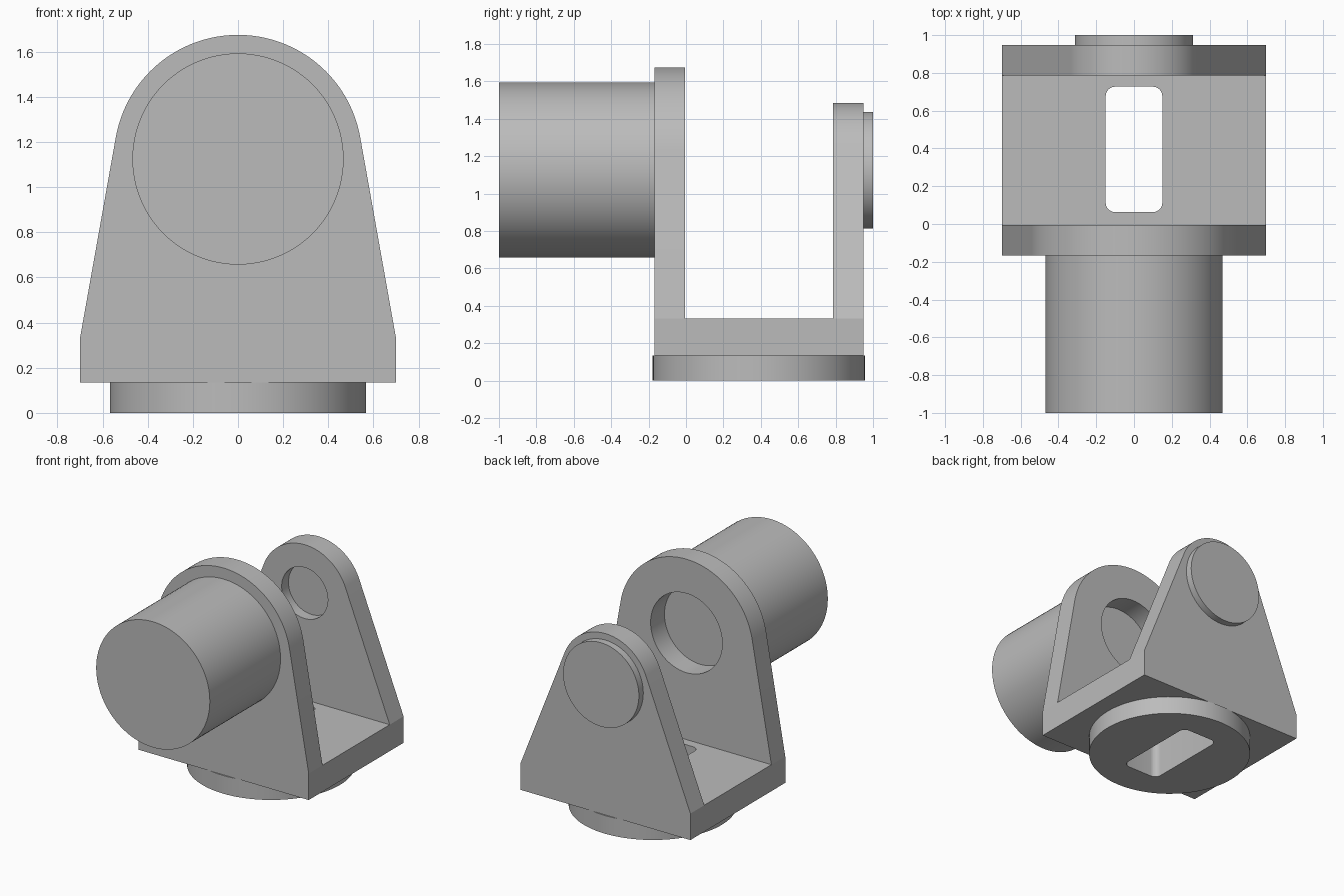
import bpy, bmesh, math
from mathutils import Matrix

if "Cube" in bpy.data.objects:
    bpy.data.objects.remove(bpy.data.objects["Cube"], do_unlink=True)

AXIS_Z = 1.125      # height of the pivot axis
HALF_W = 0.70       # half width of the bracket
BOTTOM, FLOOR = 0.135, 0.332
MID_Y = 0.39

grey = bpy.data.materials.new("plain grey")
grey.use_nodes = True
grey.diffuse_color = (0.5, 0.5, 0.5, 1)
grey.node_tree.nodes["Principled BSDF"].inputs["Base Color"].default_value = (0.5, 0.5, 0.5, 1)


def prism(name, outline, start, end, along="z"):
    """Extrude a closed outline (x, y) or (x, z) from start to end."""
    bm = bmesh.new()
    put = (lambda a, b, t: (a, t, b)) if along == "y" else (lambda a, b, t: (a, b, t))
    face = bm.faces.new([bm.verts.new(put(a, b, start)) for a, b in outline])
    top = bmesh.ops.extrude_face_region(bm, geom=[face])
    moved = [g for g in top["geom"] if isinstance(g, bmesh.types.BMVert)]
    bmesh.ops.translate(bm, verts=moved, vec=put(0, 0, end - start))
    bmesh.ops.recalc_face_normals(bm, faces=bm.faces)
    mesh = bpy.data.meshes.new(name)
    bm.to_mesh(mesh)
    bm.free()
    mesh.materials.append(grey)
    obj = bpy.data.objects.new(name, mesh)
    bpy.context.collection.objects.link(obj)
    return obj


def arc(cx, cy, r, a0, a1, n):
    return [(cx + r * math.cos(a0 + (a1 - a0) * i / n),
             cy + r * math.sin(a0 + (a1 - a0) * i / n)) for i in range(n + 1)]


def circle(cx, cy, r, n=96):
    return arc(cx, cy, r, 0, 2 * math.pi, n)[:-1]


def cheek_outline(r):
    """Upright plate: square foot, sides tangent to a round top."""
    dx, dz = HALF_W, FLOOR - AXIS_Z
    tangent = math.atan2(dz, dx) + math.acos(r / math.hypot(dx, dz))
    return ([(-HALF_W, BOTTOM), (HALF_W, BOTTOM), (HALF_W, FLOOR)]
            + arc(0, AXIS_Z, r, tangent, math.pi - tangent, 64)
            + [(-HALF_W, FLOOR)])


def rounded_rect(cx, cy, hx, hy, r):
    pts = []
    for k, (sx, sy) in enumerate([(1, 1), (-1, 1), (-1, -1), (1, -1)]):
        a = k * math.pi / 2
        pts += arc(cx + sx * (hx - r), cy + sy * (hy - r), r, a, a + math.pi / 2, 8)
    return pts


def boolean(obj, other, operation):
    mod = obj.modifiers.new(operation.title(), "BOOLEAN")
    mod.operation = operation
    mod.solver = "EXACT"
    mod.object = other
    bpy.context.view_layer.objects.active = obj
    bpy.ops.object.modifier_apply(modifier=mod.name)


# Bracket: two upright cheeks joined by a floor
bracket = prism("bracket", cheek_outline(0.55), -0.168, -0.005, "y")
rear_cheek = prism("rear_cheek", cheek_outline(0.36), 0.785, 0.948, "y")
floor = prism("floor", [(-HALF_W, -0.005), (HALF_W, -0.005), (HALF_W, 0.785), (-HALF_W, 0.785)],
              BOTTOM, FLOOR)
for part in (floor, rear_cheek):
    boolean(bracket, part, "UNION")
    bpy.data.objects.remove(part, do_unlink=True)

# Round base, drive barrel and rear end cap
base_disc = prism("base_disc", circle(0, MID_Y, 0.568), 0, BOTTOM)
barrel = prism("drive_barrel", circle(0, AXIS_Z, 0.468), -1, -0.168, "y")
end_cap = prism("rear_end_cap", circle(0, AXIS_Z, 0.312), 0.948, 1, "y")

# Cable slot through the floor and base, and bores in both cheeks
slot = prism("slot_cutter", rounded_rect(0, 0.395, 0.15, 0.332, 0.05), -0.1, 0.5)
front_bore = prism("front_bore_cutter", circle(0, AXIS_Z, 0.295), -0.3, 0.1, "y")
rear_bore = prism("rear_bore_cutter", circle(0, AXIS_Z, 0.19), 0.7, 0.865, "y")
for target, cutter in ((bracket, slot), (base_disc, slot),
                       (bracket, front_bore), (bracket, rear_bore)):
    boolean(target, cutter, "DIFFERENCE")
for cutter in (slot, front_bore, rear_bore):
    bpy.data.objects.remove(cutter, do_unlink=True)

# Smooth the round walls, keep edges sharp
bpy.ops.object.select_all(action="DESELECT")
for obj in (bracket, base_disc, barrel, end_cap):
    obj.select_set(True)
bpy.context.view_layer.objects.active = bracket
bpy.ops.object.shade_smooth_by_angle(angle=math.radians(8))
